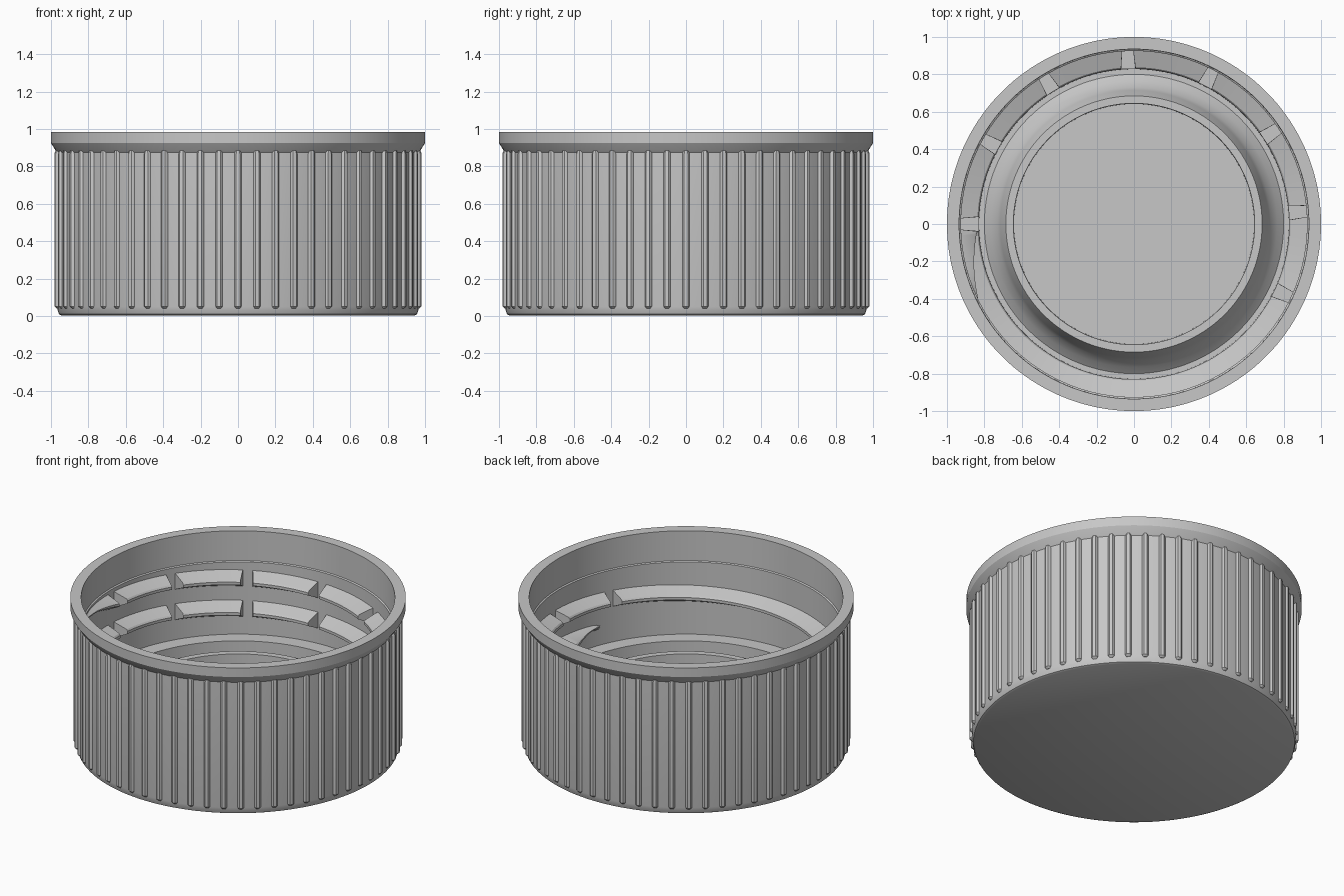
import bpy, bmesh, math

if "Cube" in bpy.data.objects:
    bpy.data.objects.remove(bpy.data.objects["Cube"])

mat = bpy.data.materials.new("light_grey_plastic")
mat.diffuse_color = (0.57, 0.57, 0.57, 1)
mat.use_nodes = True
mat.node_tree.nodes["Principled BSDF"].inputs["Base Color"].default_value = mat.diffuse_color


def pol(r, deg, z):
    a = math.radians(deg)
    return (r * math.cos(a), r * math.sin(a), z)


def finish(bm, name, angle=30):
    bmesh.ops.recalc_face_normals(bm, faces=bm.faces)
    me = bpy.data.meshes.new(name)
    bm.to_mesh(me)
    bm.free()
    me.materials.append(mat)
    ob = bpy.data.objects.new(name, me)
    bpy.context.collection.objects.link(ob)
    bpy.ops.object.select_all(action='DESELECT')
    ob.select_set(True)
    bpy.context.view_layer.objects.active = ob
    bpy.ops.object.shade_smooth_by_angle(angle=math.radians(angle))
    return ob


def loft(bm, rings):
    """Skin a list of closed cross-sections and cap both ends."""
    rows = [[bm.verts.new(p) for p in ring] for ring in rings]
    n = len(rows[0])
    for a, b in zip(rows, rows[1:]):
        for i in range(n):
            j = (i + 1) % n
            bm.faces.new((a[i], a[j], b[j], b[i]))
    bm.faces.new(rows[0])
    bm.faces.new(rows[-1])


# Cap shell: outside wall, flange, bore, ledge, groove, seal plug and floor as one lathe profile
profile = [
    (0, 0.004), (0.945, 0.004), (0.957, 0.01), (0.964, 0.03), (0.967, 0.05),
    (0.967, 0.875), (0.975, 0.885), (1.0, 0.925), (1.0, 0.985),
    (0.935, 0.985), (0.933, 0.79), (0.925, 0.785), (0.925, 0.31),
    (0.83, 0.31), (0.828, 0.12), (0.80, 0.12), (0.765, 0.15), (0.73, 0.19),
    (0.715, 0.225), (0.69, 0.30), (0.685, 0.31), (0.645, 0.31),
    (0.642, 0.11), (0, 0.11),
]
SEG = 180
bm = bmesh.new()
rows = []
for r, z in profile:
    if r == 0:
        rows.append([bm.verts.new((0, 0, z))] * SEG)
    else:
        rows.append([bm.verts.new(pol(r, i * 360 / SEG, z)) for i in range(SEG)])
for a, b in zip(rows, rows[1:]):
    for i in range(SEG):
        j = (i + 1) % SEG
        bm.faces.new(list(dict.fromkeys((a[i], a[j], b[j], b[i]))))
finish(bm, "cap_shell")

# Grip ribs: 60 rounded bars around the outside wall
bm = bmesh.new()
section = [(-1.25, 0.0), (-1.0, 0.6), (-0.55, 1.0), (0.55, 1.0), (1.0, 0.6), (1.25, 0.0)]
stations = [(0.04, 0.3, 0.6), (0.052, 1.0, 1.0), (0.868, 1.0, 1.0), (0.885, 0.8, 0.7)]
for k in range(60):
    rings = []
    for z, height, width in stations:
        rings.append([pol(0.962 + 0.019 * height * h, k * 6 + w * width, z)
                      for w, h in section])
    loft(bm, rings)
finish(bm, "grip_ribs")

# Screw thread: helix descending clockwise, cut by vent gaps
START, END, HALF_GAP = 206, -382, 1.8


def thread_piece(bm, a0, a1):
    n = max(2, round((a0 - a1) / 2))
    rings = []
    for i in range(n + 1):
        a = a0 + (a1 - a0) * i / n
        ai = max(a1 + 0.8, min(a0 - 0.8, a))
        grow = max(0.03, min(1, (START - a) / 26, (a - END) / 18))
        thick = max(0.4, grow)
        z = 0.735 - (125 - a) * 0.2 / 360
        r = 0.925 - 0.095 * grow
        rings.append([pol(0.93, a, z), pol(r + 0.008, ai, z - 0.03 * thick),
                      pol(r, ai, z - 0.04 * thick), pol(r, ai, z - 0.058 * thick),
                      pol(0.93, a, z - 0.11 * thick)])
    loft(bm, rings)


bm = bmesh.new()
gaps = [180 - 29.3 * i for i in range(8)] + [-180 - 29.3 * i for i in range(7)]
start = START
for g in gaps:
    thread_piece(bm, start, g + HALF_GAP)
    start = g - HALF_GAP
thread_piece(bm, start, END)
finish(bm, "screw_thread")
